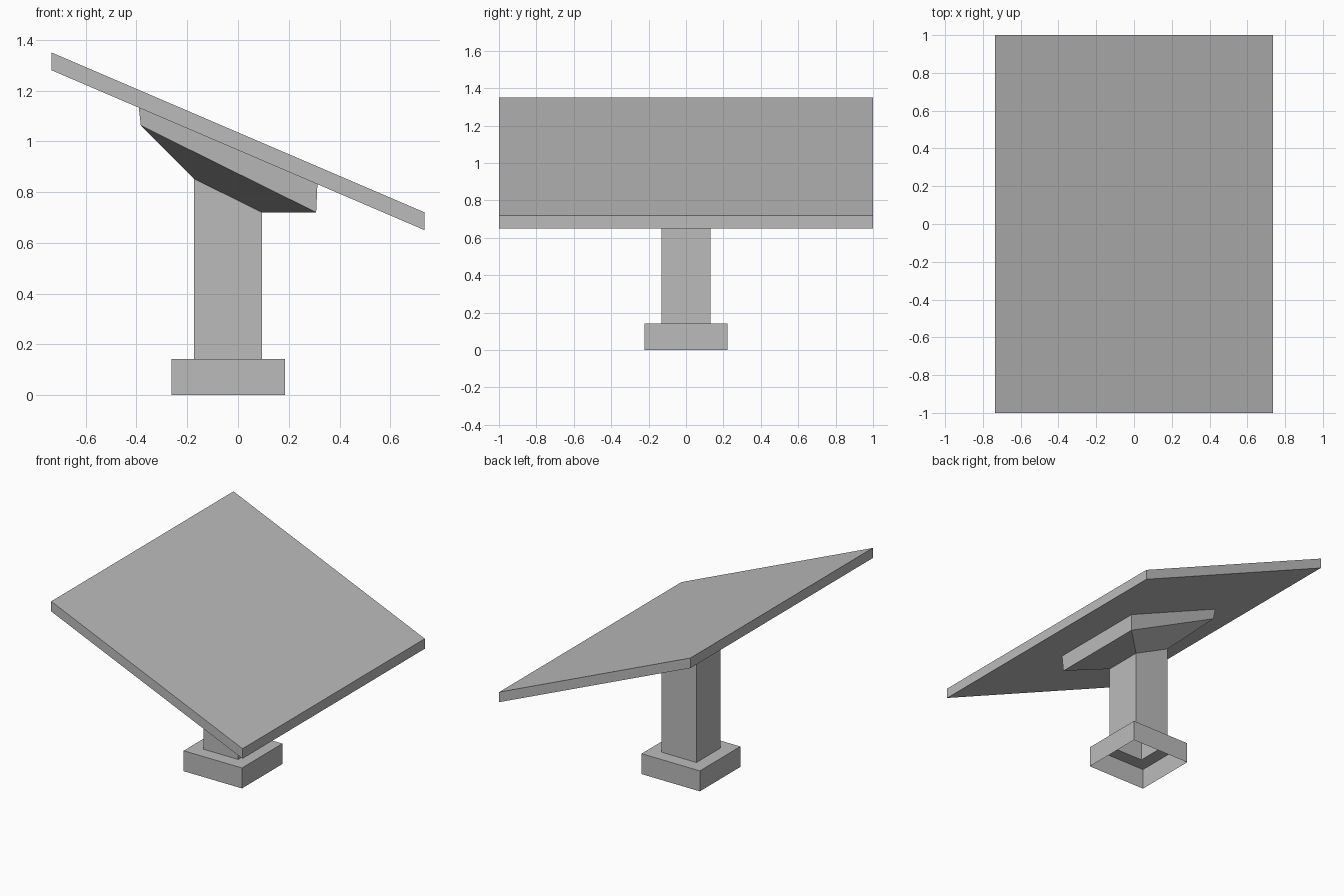
import bpy, bmesh

if "Cube" in bpy.data.objects:
    bpy.data.objects.remove(bpy.data.objects["Cube"])

grey = bpy.data.materials.new("concrete grey")
grey.diffuse_color = (0.5, 0.5, 0.5, 1)
grey.use_nodes = True
grey.node_tree.nodes["Principled BSDF"].inputs["Base Color"].default_value = grey.diffuse_color


def ring(x0, x1, y, z0, z1):
    """Rectangle symmetric in y, sloping from z0 at x0 to z1 at x1."""
    return [(x0, -y, z0), (x1, -y, z1), (x1, y, z1), (x0, y, z0)]


def loft(name, rings, cap=False):
    """Skin four-cornered rings into a shell, optionally closing the last one."""
    bm = bmesh.new()
    loops = [[bm.verts.new(p) for p in r] for r in rings]
    for a, b in zip(loops, loops[1:]):
        for i in range(4):
            j = (i + 1) % 4
            bm.faces.new((a[i], a[j], b[j], b[i]))
    if cap:
        bm.faces.new(loops[-1])
    mesh = bpy.data.meshes.new(name)
    bm.to_mesh(mesh)
    bm.free()
    mesh.materials.append(grey)
    obj = bpy.data.objects.new(name, mesh)
    bpy.context.collection.objects.link(obj)


base_bottom = ring(-0.262, 0.186, 0.222, 0, 0)
base_top = ring(-0.262, 0.186, 0.222, 0.142, 0.142)
post_bottom = ring(-0.173, 0.094, 0.132, 0.142, 0.142)
post_top = ring(-0.173, 0.094, 0.132, 0.852, 0.72)
bracket_low = ring(-0.383, 0.308, 0.342, 1.062, 0.72)
bracket_high = ring(-0.391, 0.313, 0.35, 1.133, 0.831)
panel_low = ring(-0.735, 0.735, 1, 1.28, 0.65)
panel_high = ring(-0.735, 0.735, 1, 1.35, 0.72)

# Hollow foot with an open underside, square post, flared bracket
loft("base", [base_bottom, base_top, post_bottom])
loft("post", [post_bottom, post_top])
loft("bracket", [post_top, bracket_low, bracket_high])
# Tilted slab, open only where the bracket meets it
loft("tilted_panel", [bracket_high, panel_low, panel_high], cap=True)
